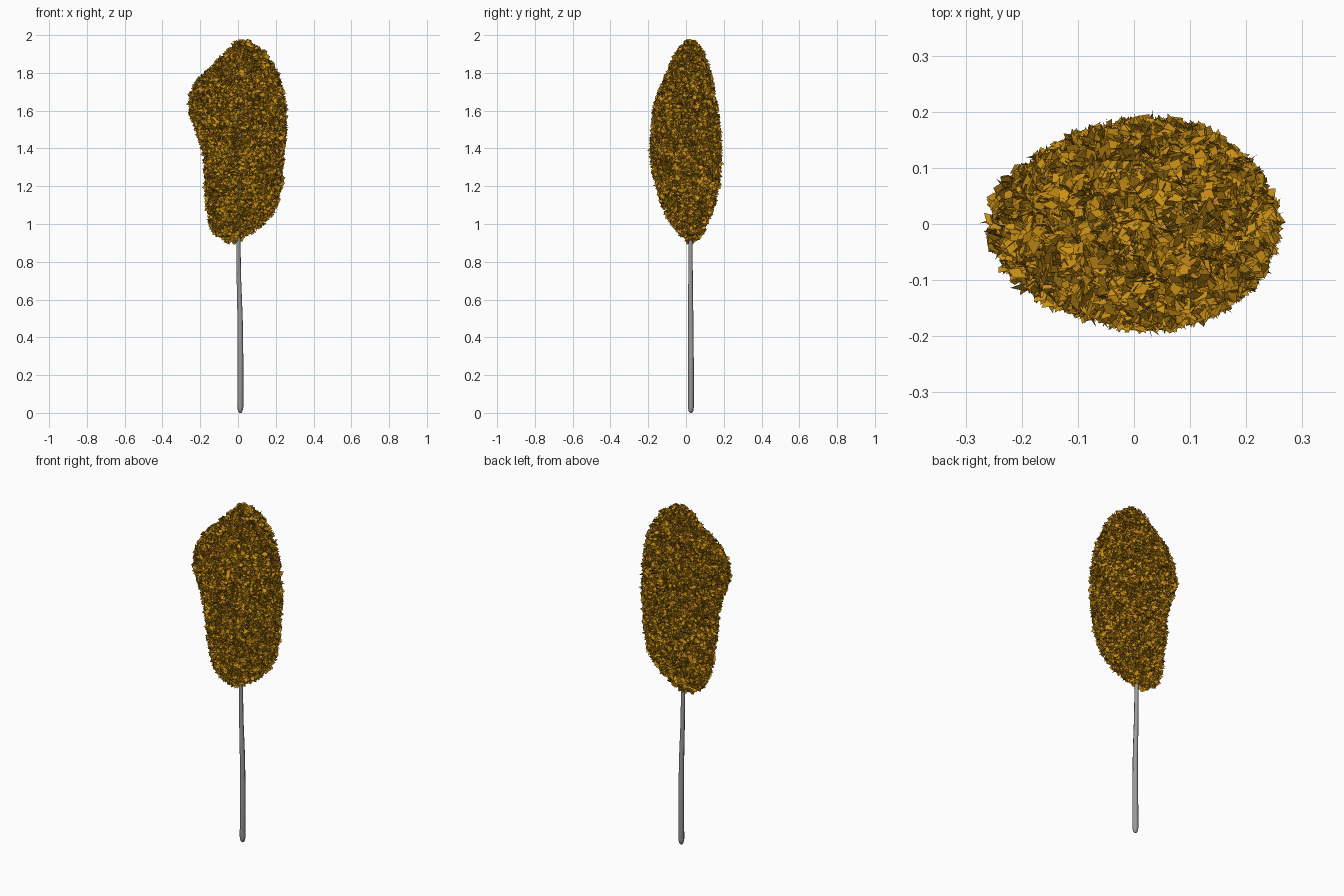
import bpy, bmesh, math, random
from mathutils import Vector, Euler

random.seed(7)
cube = bpy.data.objects.get("Cube")
if cube:
    bpy.data.objects.remove(cube, do_unlink=True)


def material(name, colour):
    mat = bpy.data.materials.new(name)
    mat.use_nodes = True
    mat.diffuse_color = colour
    bsdf = next(n for n in mat.node_tree.nodes if n.type == 'BSDF_PRINCIPLED')
    bsdf.inputs["Base Color"].default_value = colour
    bsdf.inputs["Roughness"].default_value = 0.9
    return mat


amber = material("amber_leaf", (0.60, 0.28, 0.008, 1))
grey = material("grey_bark", (0.33, 0.33, 0.33, 1))

# Crown outline: height, x range, y range
CROWN = [
    (0.90, -0.06, -0.01, 0.01, 0.05),
    (0.95, -0.13, 0.07, -0.04, 0.09),
    (1.01, -0.155, 0.15, -0.085, 0.115),
    (1.10, -0.165, 0.215, -0.13, 0.15),
    (1.22, -0.175, 0.235, -0.165, 0.175),
    (1.36, -0.18, 0.243, -0.188, 0.186),
    (1.48, -0.22, 0.255, -0.183, 0.183),
    (1.60, -0.262, 0.258, -0.174, 0.168),
    (1.69, -0.255, 0.245, -0.15, 0.15),
    (1.77, -0.215, 0.225, -0.115, 0.137),
    (1.84, -0.13, 0.195, -0.085, 0.118),
    (1.91, -0.07, 0.15, -0.05, 0.09),
    (1.97, -0.01, 0.06, 0.0, 0.05),
]


def crown_hull(sides=28):
    """Loft the outline into a closed shell used to place the leaves."""
    bm = bmesh.new()
    rings = []
    for z, x0, x1, y0, y1 in CROWN:
        ring = []
        for i in range(sides):
            a = math.tau * i / sides
            x = (x0 + x1) / 2 + (x1 - x0) / 2 * math.cos(a)
            y = (y0 + y1) / 2 + (y1 - y0) / 2 * math.sin(a)
            ring.append(bm.verts.new((x, y, z)))
        rings.append(ring)
    for low, high in zip(rings, rings[1:]):
        for i in range(sides):
            j = (i + 1) % sides
            bm.faces.new((low[i], low[j], high[j], high[i]))
    bm.faces.new(rings[0][::-1])
    bm.faces.new(rings[-1])
    bmesh.ops.triangulate(bm, faces=bm.faces[:])
    bm.normal_update()
    return bm


# Leaves: small kite-shaped cards scattered through the outer layer
def build_leaves(count):
    hull = crown_hull()
    faces = hull.faces[:]
    picks = random.choices(faces, weights=[f.calc_area() for f in faces], k=count)
    bm = bmesh.new()
    for face in picks:
        a, b, c = (v.co for v in face.verts)
        u, v = random.random(), random.random()
        if u + v > 1:
            u, v = 1 - u, 1 - v
        depth = 0.07 * random.random() ** 1.3
        centre = a + (b - a) * u + (c - a) * v - face.normal * depth
        turn = Euler([random.uniform(0, math.tau) for _ in range(3)]).to_matrix()
        length = random.uniform(0.013, 0.021)
        width = length * random.uniform(0.45, 0.8)
        kite = ((0, -length), (width, -0.2 * length), (0, length), (-width, -0.2 * length))
        bm.faces.new([bm.verts.new(centre + turn @ Vector((x, y, 0))) for x, y in kite])
    hull.free()
    mesh = bpy.data.meshes.new("leaves")
    bm.to_mesh(mesh)
    bm.free()
    mesh.materials.append(amber)
    obj = bpy.data.objects.new("leaves", mesh)
    bpy.context.collection.objects.link(obj)


build_leaves(17000)


# Trunk and branches: tapered round curves turned into meshes
def limb(name, points):
    curve = bpy.data.curves.new(name, 'CURVE')
    curve.dimensions = '3D'
    curve.bevel_depth = 1.0
    curve.bevel_resolution = 2
    curve.use_fill_caps = True
    spline = curve.splines.new('POLY')
    spline.points.add(len(points) - 1)
    for p, (x, y, z, r) in zip(spline.points, points):
        p.co = (x, y, z, 1)
        p.radius = r
    curve.materials.append(grey)
    obj = bpy.data.objects.new(name, curve)
    bpy.context.collection.objects.link(obj)
    bpy.ops.object.select_all(action='DESELECT')
    obj.select_set(True)
    bpy.context.view_layer.objects.active = obj
    bpy.ops.object.convert(target='MESH')
    bpy.ops.object.shade_smooth_by_angle(angle=math.radians(50))


limb("trunk", [
    (0.012, 0.026, 0.0, 0.005), (0.012, 0.026, 0.008, 0.012),
    (0.012, 0.026, 0.03, 0.016), (0.013, 0.026, 0.3, 0.015),
    (0.011, 0.025, 0.5, 0.014), (0.005, 0.024, 0.7, 0.012),
    (0.002, 0.024, 0.9, 0.011), (0.01, 0.022, 1.3, 0.009),
    (0.025, 0.025, 1.85, 0.003),
])
for i in range(6):
    a = i * 2.4
    z = 1.0 + 0.1 * i
    limb(f"branch_{i + 1}", [
        (0.005, 0.023, z, 0.006),
        (0.06 * math.cos(a), 0.023 + 0.05 * math.sin(a), z + 0.1, 0.004),
        (0.12 * math.cos(a), 0.02 + 0.08 * math.sin(a), z + 0.25, 0.002),
    ])
